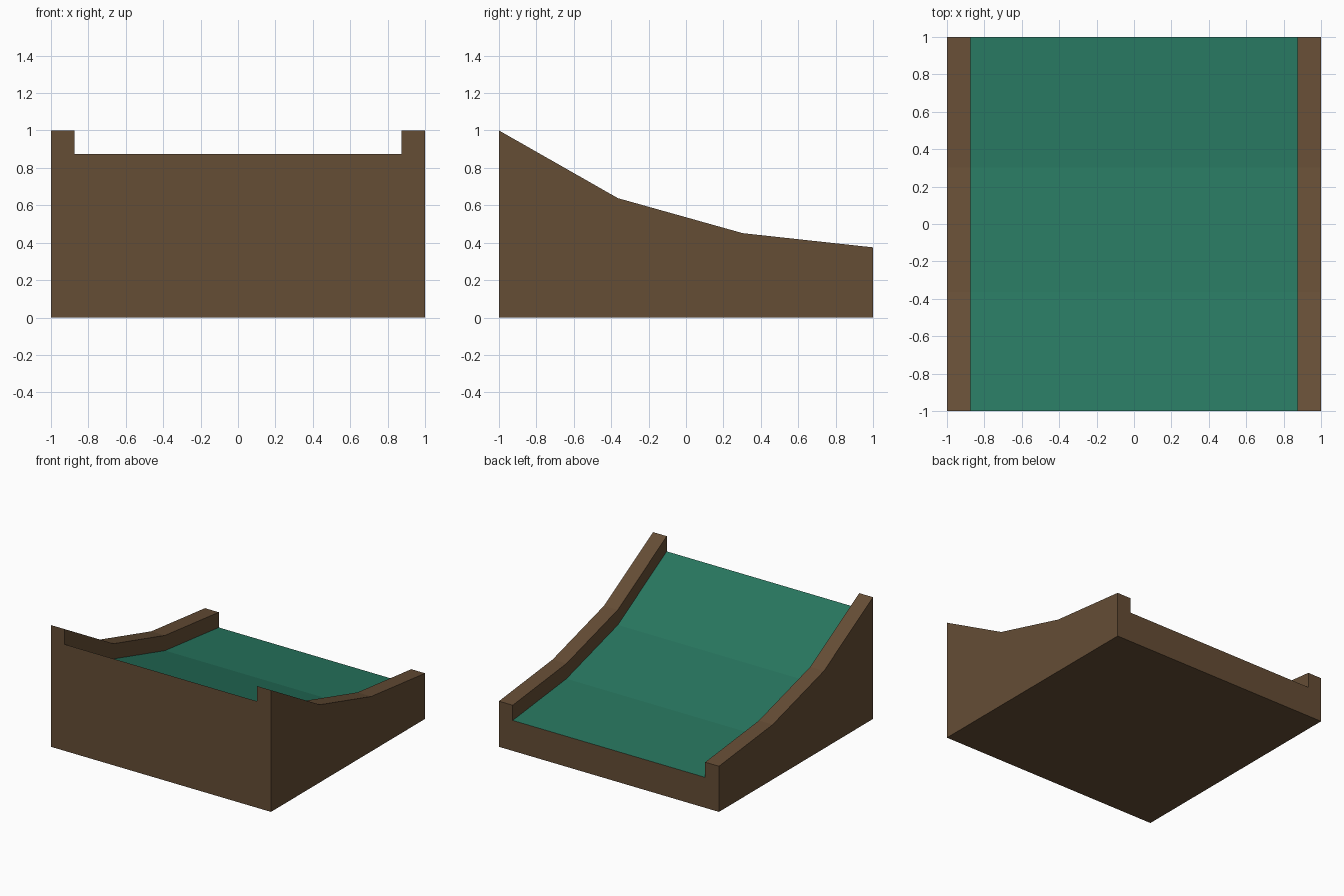
import bpy, bmesh, math

if "Cube" in bpy.data.objects:
    bpy.data.objects.remove(bpy.data.objects["Cube"])

# Rail-top profile along the slope: (y, z)
PROFILE = [(-1, 1), (-0.364, 0.638), (0.303, 0.451), (1, 0.375)]
HALF, INNER, DROP = 1.0, 0.875, 0.125


def material(name, rgb):
    m = bpy.data.materials.new(name)
    lin = [((c / 255 + 0.055) / 1.055) ** 2.4 for c in rgb]
    m.diffuse_color = (*lin, 1)
    m.use_nodes = True
    m.node_tree.nodes["Principled BSDF"].inputs["Base Color"].default_value = m.diffuse_color
    return m


# Channel-shaped cross-section for one step of the slope
def section(bm, y, z):
    pts = [(-HALF, 0), (HALF, 0), (HALF, z), (INNER, z), (INNER, z - DROP),
           (-INNER, z - DROP), (-INNER, z), (-HALF, z)]
    return [bm.verts.new((x, y, h)) for x, h in pts]


bm = bmesh.new()
rings = [section(bm, y, z) for y, z in PROFILE]

# Skin between sections; the channel floor is green
for a, b in zip(rings, rings[1:]):
    for i in range(8):
        j = (i + 1) % 8
        f = bm.faces.new((a[i], a[j], b[j], b[i]))
        f.material_index = 1 if i == 4 else 0

# Front and back end walls
bm.faces.new(rings[0])
bm.faces.new(rings[-1])
bmesh.ops.recalc_face_normals(bm, faces=bm.faces)

# Merge the coplanar strips of the sides and base
bmesh.ops.dissolve_limit(bm, angle_limit=math.radians(0.5), verts=bm.verts,
                         edges=bm.edges, delimit={'MATERIAL'})

mesh = bpy.data.meshes.new("sloped_ramp")
bm.to_mesh(mesh)
bm.free()
mesh.materials.append(material("brown wood", (101, 77, 53)))
mesh.materials.append(material("green surface", (39, 117, 94)))
ramp = bpy.data.objects.new("sloped_ramp", mesh)
bpy.context.collection.objects.link(ramp)
